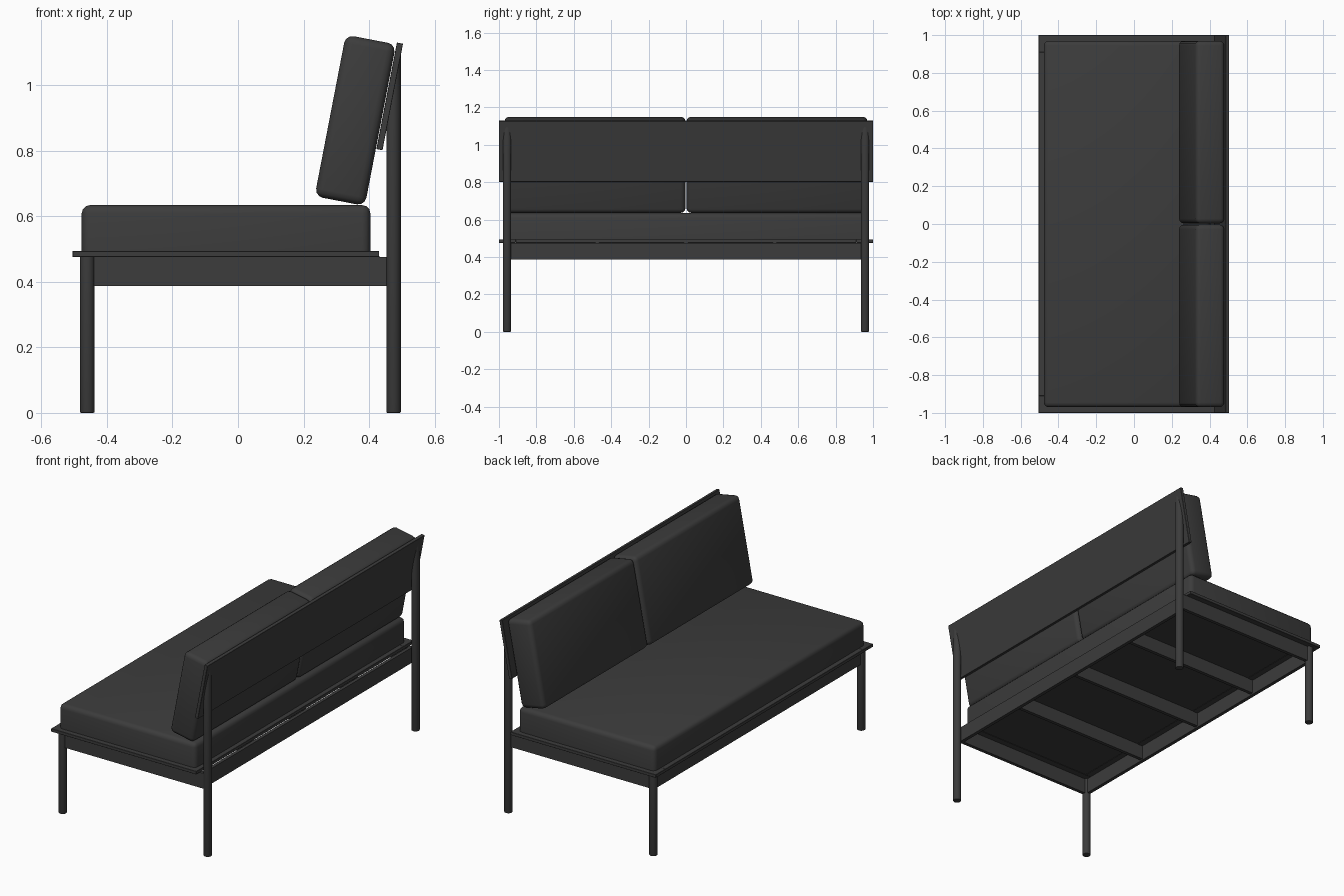
import bpy
import bmesh
import math
from mathutils import Matrix, Vector

cube = bpy.data.objects.get("Cube")
if cube:
    bpy.data.objects.remove(cube, do_unlink=True)

charcoal = bpy.data.materials.new("charcoal")
charcoal.use_nodes = True
COLOUR = (0.045, 0.045, 0.045, 1)
charcoal.diffuse_color = COLOUR
charcoal.node_tree.nodes["Principled BSDF"].inputs["Base Color"].default_value = COLOUR

TILT = math.radians(10.9)
LEG_Y, FRONT_X, BACK_X, LEG_R = 0.957, -0.46, 0.475, 0.0225
RAIL_Z, SEAT_Z, TOP_Z = 0.387, 0.476, 0.494


def finish(bm, name, smooth=False):
    bmesh.ops.recalc_face_normals(bm, faces=bm.faces)
    mesh = bpy.data.meshes.new(name)
    bm.to_mesh(mesh)
    bm.free()
    obj = bpy.data.objects.new(name, mesh)
    bpy.context.collection.objects.link(obj)
    mesh.materials.append(charcoal)
    if smooth:
        bpy.ops.object.select_all(action="DESELECT")
        obj.select_set(True)
        bpy.context.view_layer.objects.active = obj
        bpy.ops.object.shade_smooth_by_angle(angle=math.radians(35))
    return obj


def box(name, xs, ys, zs, bevel=0, segments=1, tilt=0, sharp_base=False):
    """Box between two limits on each axis, optionally rounded and leaned back."""
    size = [b - a for a, b in (xs, ys, zs)]
    centre = [(a + b) / 2 for a, b in (xs, ys, zs)]
    bm = bmesh.new()
    bmesh.ops.create_cube(bm, size=1)
    bmesh.ops.scale(bm, vec=size, verts=bm.verts)
    if bevel:
        edges = [e for e in bm.edges
                 if not (sharp_base and all(v.co.z < 0 for v in e.verts))]
        bmesh.ops.bevel(bm, geom=edges, offset=bevel, segments=segments,
                        profile=0.5, affect="EDGES")
    bm.transform(Matrix.Translation(centre) @ Matrix.Rotation(tilt, 4, "Y"))
    return finish(bm, name, smooth=segments > 1)


def leg(name, x, y, height, cut=None):
    """Round leg with a softened foot; cut is a (point, normal) plane."""
    bm = bmesh.new()
    bmesh.ops.create_cone(bm, cap_ends=True, segments=24, radius1=LEG_R,
                          radius2=LEG_R, depth=height)
    foot = [e for e in bm.edges if all(v.co.z < 0 for v in e.verts)]
    bmesh.ops.bevel(bm, geom=foot, offset=0.004, segments=2, profile=0.5, affect="EDGES")
    bm.transform(Matrix.Translation((x, y, height / 2)))
    if cut:
        bmesh.ops.bisect_plane(bm, geom=bm.verts[:] + bm.edges[:] + bm.faces[:],
                               plane_co=cut[0], plane_no=cut[1], clear_outer=True)
        bmesh.ops.holes_fill(bm, edges=[e for e in bm.edges if e.is_boundary])
    finish(bm, name, smooth=True)


# Leaning back board
BOARD_X, BOARD_Z, BOARD_T, BOARD_H = 0.463, 0.966, 0.019, 0.331
box("back_board", (BOARD_X - BOARD_T / 2, BOARD_X + BOARD_T / 2), (-1, 1),
    (BOARD_Z - BOARD_H / 2, BOARD_Z + BOARD_H / 2), bevel=0.001, tilt=TILT)

# Rear legs are trimmed along the board's rear face
normal = Vector((-math.cos(TILT), 0, math.sin(TILT)))
board_rear = Vector((BOARD_X, 0, BOARD_Z)) - normal * (BOARD_T / 2)

for side, s in (("right", -1), ("left", 1)):
    leg(f"front_leg_{side}", FRONT_X, s * LEG_Y, SEAT_Z)
    leg(f"rear_leg_{side}", BACK_X, s * LEG_Y, 1.13, (board_rear, normal))

    # Side rail between the legs
    box(f"side_rail_{side}", (FRONT_X + 0.015, 0.453),
        (s * LEG_Y - 0.01, s * LEG_Y + 0.01), (RAIL_Z, SEAT_Z))

    # Side border of the platform
    box(f"platform_side_{side}", (-0.505, 0.431),
        sorted((s * 0.91, s * 1.0)), (SEAT_Z, TOP_Z), bevel=0.001)

    # Back cushion
    box(f"back_cushion_{side}", (0.280, 0.436), sorted((s * 0.003, s * 0.97)),
        (0.642, 1.144), bevel=0.025, segments=3, tilt=TILT)

# Long rails
box("front_rail", (FRONT_X - 0.01, FRONT_X + 0.01), (-0.94, 0.94), (RAIL_Z, SEAT_Z))
box("rear_rail", (0.433, 0.453), (-0.95, 0.95), (RAIL_Z, SEAT_Z))

# Platform boards and inset panel
box("platform_front", (-0.505, -0.415), (-0.91, 0.91), (SEAT_Z, TOP_Z), bevel=0.001)
box("platform_rear", (0.341, 0.431), (-0.91, 0.91), (SEAT_Z, TOP_Z), bevel=0.001)
box("platform_panel", (-0.415, 0.341), (-0.91, 0.91), (SEAT_Z + 0.002, TOP_Z - 0.002))

# Cross beams underneath
for i in range(3):
    y = (i - 1) * 0.475
    box(f"cross_beam_{i + 1}", (FRONT_X + 0.01, 0.433), (y - 0.01, y + 0.01),
        (RAIL_Z + 0.008, SEAT_Z + 0.002))

# Seat cushion
box("seat_cushion", (-0.477, 0.404), (-0.97, 0.97), (TOP_Z, 0.634),
    bevel=0.025, segments=3, sharp_base=True)
